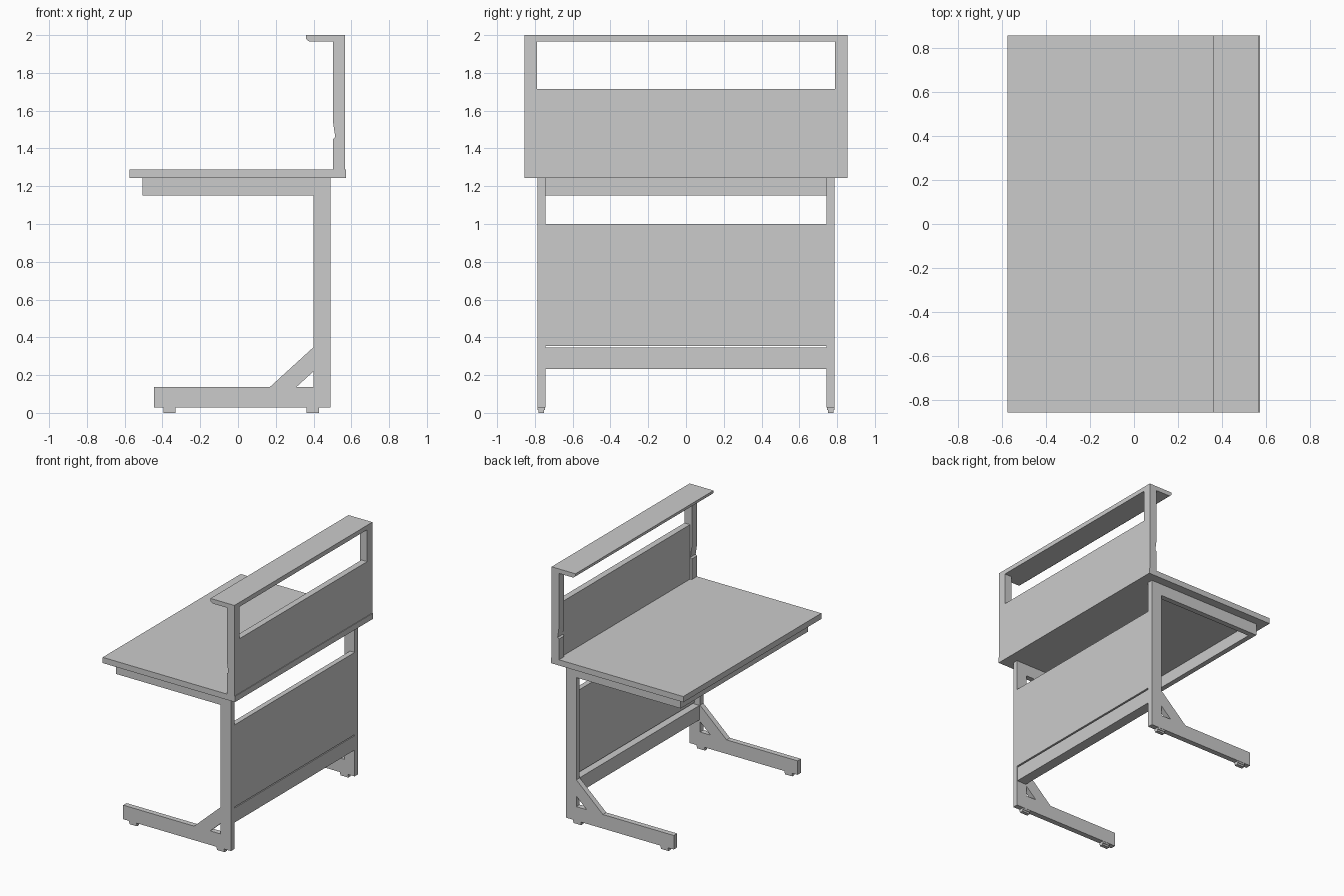
import bpy
import bmesh

if "Cube" in bpy.data.objects:
    bpy.data.objects.remove(bpy.data.objects["Cube"])


def box(name, x, y, z):
    """Box from (min, max) ranges."""
    me = bpy.data.meshes.new(name)
    bm = bmesh.new()
    bmesh.ops.create_cube(bm, size=1)
    for v in bm.verts:
        v.co = [r[0] if c < 0 else r[1] for c, r in zip(v.co, (x, y, z))]
    bm.to_mesh(me)
    bm.free()
    ob = bpy.data.objects.new(name, me)
    bpy.context.collection.objects.link(ob)
    return ob


def profile(name, points, y0, y1):
    """Extrude a closed XZ outline from y0 to y1."""
    me = bpy.data.meshes.new(name)
    bm = bmesh.new()
    face = bm.faces.new([bm.verts.new((x, y0, z)) for x, z in points])
    ext = bmesh.ops.extrude_face_region(bm, geom=[face])
    verts = [g for g in ext["geom"] if isinstance(g, bmesh.types.BMVert)]
    bmesh.ops.translate(bm, verts=verts, vec=(0, y1 - y0, 0))
    bmesh.ops.recalc_face_normals(bm, faces=bm.faces)
    bm.to_mesh(me)
    bm.free()
    ob = bpy.data.objects.new(name, me)
    bpy.context.collection.objects.link(ob)
    return ob


def mirror_y(ob):
    mod = ob.modifiers.new("Mirror", "MIRROR")
    mod.use_axis = (False, True, False)
    mod.use_mirror_merge = False
    return ob


# Work surface
box("desk_top", (-0.575, 0.572), (-0.855, 0.855), (1.243, 1.288))

# Side frames: foot, gusset, upright and top arm in one outline
frame = profile("leg_frame", [
    (-0.445, 0.028), (0.49, 0.028), (0.49, 1.243), (-0.505, 1.243),
    (-0.505, 1.15), (0.40, 1.15), (0.40, 0.348), (0.17, 0.138),
    (-0.445, 0.138)], 0.745, 0.787)

# Triangular opening in the gusset
cutter = profile("gusset_cutter", [
    (0.31, 0.138), (0.40, 0.138), (0.40, 0.22)], 0.70, 0.83)
cutter.hide_render = True
cutter.hide_viewport = True
cut = frame.modifiers.new("Gusset opening", "BOOLEAN")
cut.operation = "DIFFERENCE"
cut.solver = "EXACT"
cut.object = cutter
mirror_y(frame)

# Foot pads with a slight step
for name, x0, x1 in (("front_pad", -0.395, -0.33), ("back_pad", 0.363, 0.43)):
    mirror_y(box(name, (x0, x1), (0.747, 0.785), (0.014, 0.028)))
    mirror_y(box(name + "_base", (x0, x1), (0.752, 0.78), (0.0, 0.014)))

# Cross members between the frames
box("front_rail", (-0.505, -0.465), (-0.745, 0.745), (1.15, 1.243))
box("modesty_panel", (0.45, 0.49), (-0.745, 0.745), (0.355, 1.0))
box("lower_beam", (0.405, 0.487), (-0.745, 0.745), (0.232, 0.345))

# Riser posts with a small notch in the front edge
mirror_y(profile("riser_post", [
    (0.503, 1.288), (0.567, 1.288), (0.567, 1.965), (0.503, 1.965),
    (0.503, 1.54), (0.515, 1.46), (0.503, 1.45)], 0.79, 0.855))

# Riser back panel and top shelf with a chamfered lip
box("riser_panel", (0.518, 0.567), (-0.79, 0.79), (1.288, 1.715))
profile("riser_shelf", [
    (0.36, 2.0), (0.567, 2.0), (0.567, 1.965), (0.378, 1.965),
    (0.36, 1.98)], -0.855, 0.855)
